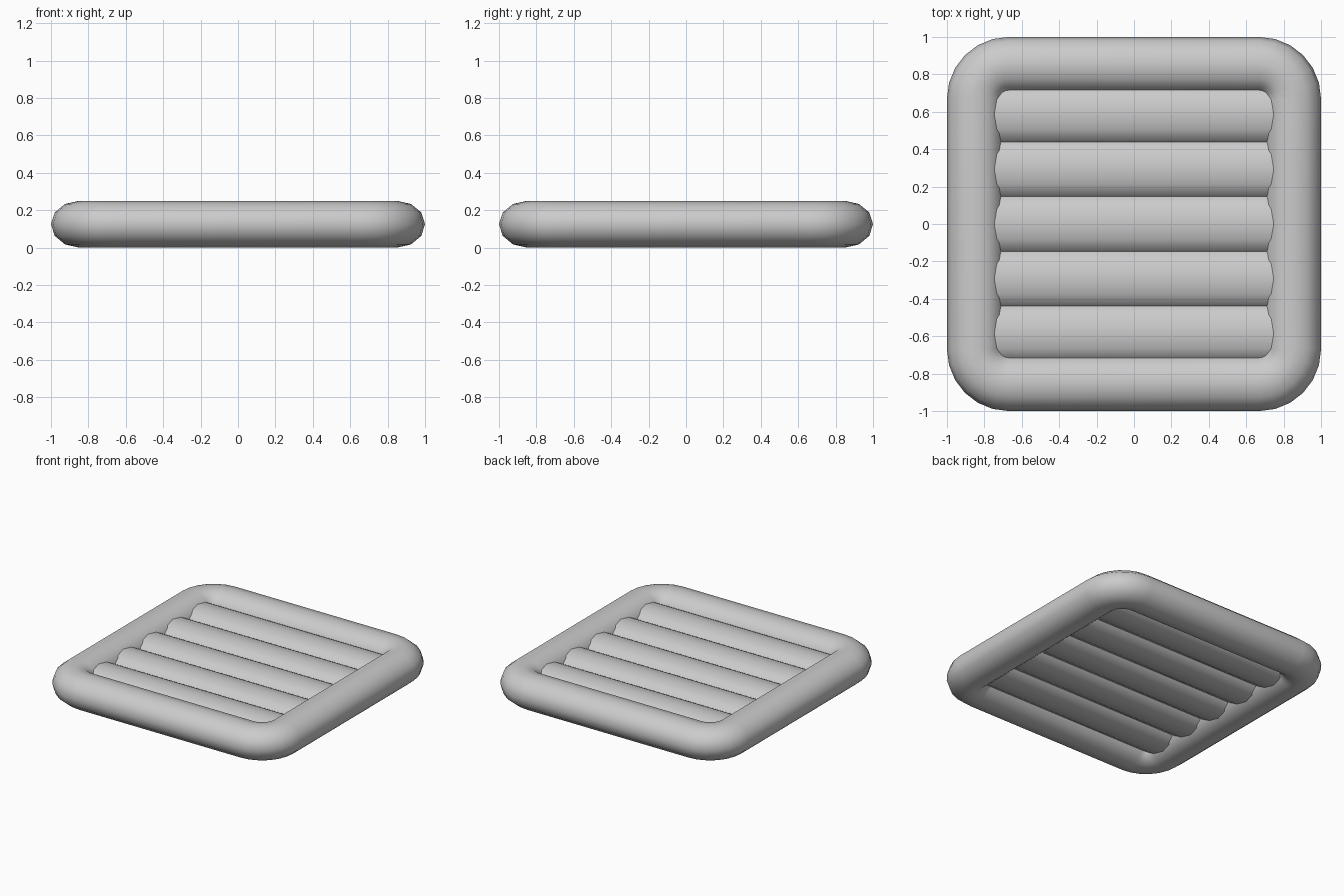
import bpy, bmesh
from math import sin, cos, pi, radians

if "Cube" in bpy.data.objects:
    bpy.data.objects.remove(bpy.data.objects["Cube"])

SIDES = 12
MID_Z = 0.125

grey = bpy.data.materials.new("light grey")
grey.use_nodes = True
colour = (0.6, 0.6, 0.6, 1)
grey.diffuse_color = colour
grey.node_tree.nodes["Principled BSDF"].inputs["Base Color"].default_value = colour


def tube(name, path, width, height, closed):
    """Sweep an oval along a list of (x, y, outward x, outward y)."""
    bm = bmesh.new()
    rings = []
    for x, y, ox, oy in path:
        ring = []
        for i in range(SIDES):
            a = 2 * pi * i / SIDES
            d = width * cos(a)
            ring.append(bm.verts.new((x + ox * d, y + oy * d, MID_Z + height * sin(a))))
        rings.append(ring)
    for k in range(len(rings) if closed else len(rings) - 1):
        r, s = rings[k], rings[(k + 1) % len(rings)]
        for i in range(SIDES):
            j = (i + 1) % SIDES
            bm.faces.new((r[i], s[i], s[j], r[j]))
    if not closed:
        bm.faces.new(rings[0])
        bm.faces.new(rings[-1])
    bmesh.ops.recalc_face_normals(bm, faces=bm.faces)
    mesh = bpy.data.meshes.new(name)
    bm.to_mesh(mesh)
    bm.free()
    mesh.materials.append(grey)
    obj = bpy.data.objects.new(name, mesh)
    bpy.context.collection.objects.link(obj)
    bpy.ops.object.select_all(action='DESELECT')
    obj.select_set(True)
    bpy.context.view_layer.objects.active = obj
    bpy.ops.object.shade_smooth_by_angle(angle=radians(50))
    return obj


# Rounded square outer frame
CORNER, BEND, STEPS = 0.67, 0.18, 6
path = []
for q in range(4):
    mid = pi / 4 + q * pi / 2
    cx = CORNER if cos(mid) > 0 else -CORNER
    cy = CORNER if sin(mid) > 0 else -CORNER
    for k in range(STEPS + 1):
        a = (q + k / STEPS) * pi / 2
        path.append((cx + BEND * cos(a), cy + BEND * sin(a), cos(a), sin(a)))
tube("outer_frame", path, 0.15, 0.125, True)

# Five overlapping flattened bars, their ends hidden in the frame
for n in range(5):
    y = (n - 2) * 0.293
    tube(f"cross_bar_{n + 1}", [(-0.84, y, 0, 1), (0.84, y, 0, 1)], 0.16, 0.085, False)
